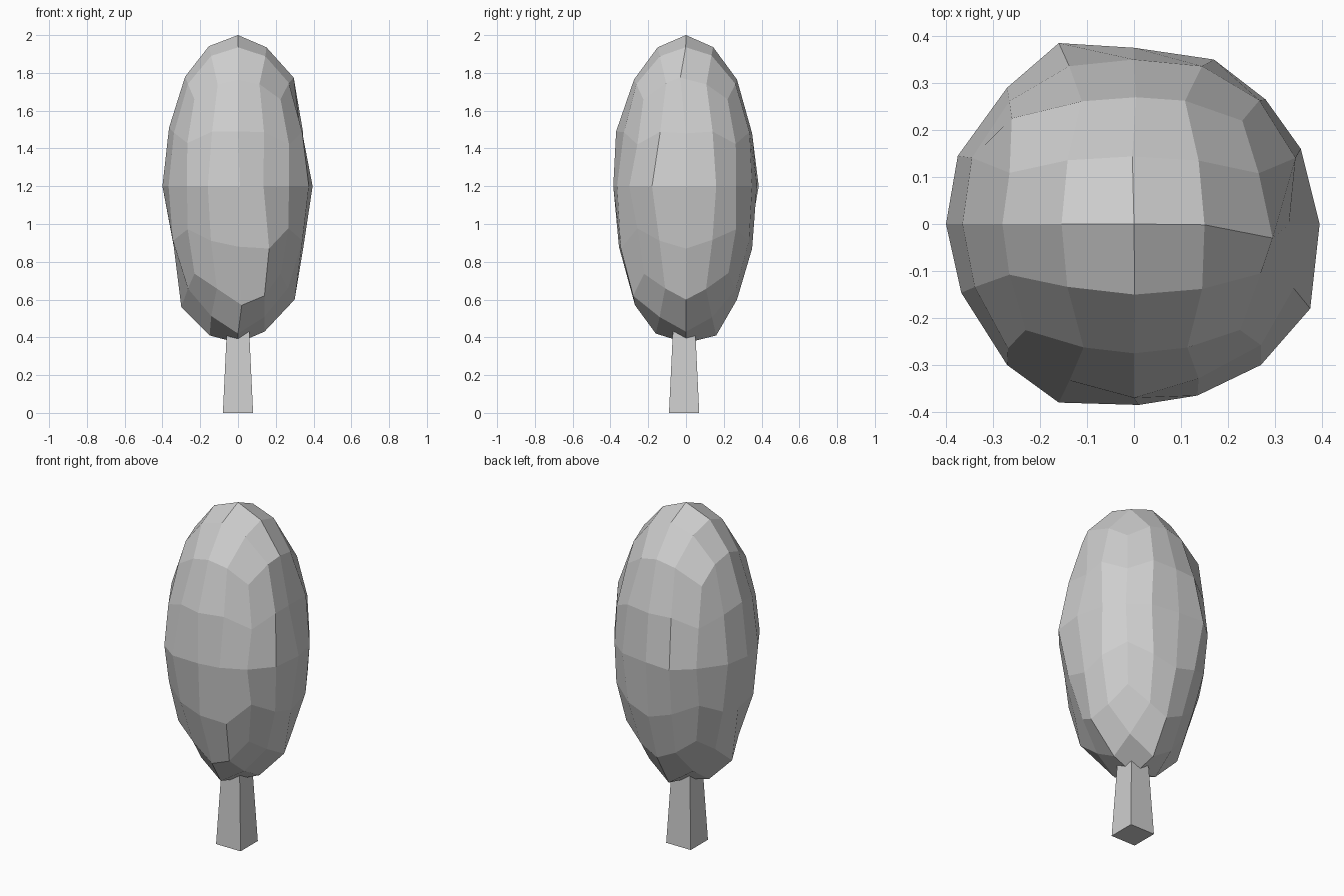
import bpy, bmesh, math, random
from mathutils import Vector

if "Cube" in bpy.data.objects:
    bpy.data.objects.remove(bpy.data.objects["Cube"], do_unlink=True)

random.seed(4)
grey = bpy.data.materials.new("plain_grey")
grey.use_nodes = True
colour = (0.62, 0.62, 0.62, 1)
grey.diffuse_color = colour
grey.node_tree.nodes["Principled BSDF"].inputs["Base Color"].default_value = colour


def finish(bm, name):
    bmesh.ops.recalc_face_normals(bm, faces=bm.faces)
    mesh = bpy.data.meshes.new(name)
    bm.to_mesh(mesh)
    bm.free()
    mesh.materials.append(grey)
    obj = bpy.data.objects.new(name, mesh)
    bpy.context.collection.objects.link(obj)
    return obj


# Crown: a gridded cube rounded into a tall ellipsoid with faceted quads
bm = bmesh.new()
bmesh.ops.create_cube(bm, size=2)
bmesh.ops.subdivide_edges(bm, edges=bm.edges[:], cuts=3, use_grid_fill=True)
for v in bm.verts:
    direction = Vector([math.tan(c * math.pi / 4) for c in v.co]).normalized()
    v.co = Vector((direction.x * 0.395, direction.y * 0.385, 1.2 + direction.z * 0.8))

# Uneven growth: pulled corners, slight wobble elsewhere
poles = [(0, 0, 2), (0, 0, 0.37)]
waist = [
    (-0.4, 0, 1.2), (0.395, 0, 1.2), (0.01, -0.385, 1.2), (0, 0.375, 1.2),
    (-0.16, 0.385, 1.2), (-0.27, 0.29, 1.2), (-0.375, 0.145, 1.2),
    (0.355, 0.16, 1.2), (0.28, 0.265, 1.2), (0.17, 0.35, 1.2),
    (0.375, -0.18, 1.2), (0.27, -0.3, 1.2), (0.135, -0.365, 1.2),
    (-0.16, -0.38, 1.2), (-0.27, -0.3, 1.2),
]
lower = [
    (-0.3, 0, 0.56), (0.3, 0, 0.6), (-0.34, 0, 0.88), (0.345, 0, 0.87),
    (-0.15, 0, 0.41), (0.14, 0, 0.43), (0.02, -0.27, 0.57),
    (0.14, -0.28, 0.62), (0.165, -0.345, 0.87), (0, -0.355, 0.88),
    (0, -0.16, 0.42), (0, 0.16, 0.41), (0, 0.27, 0.6), (0, 0.35, 0.87),
]
upper = [
    (0.33, 0, 1.48), (0.295, -0.03, 1.775), (-0.365, 0, 1.51),
    (-0.28, 0, 1.78), (0, -0.37, 1.49), (0, 0.35, 1.48),
    (-0.26, 0.225, 1.66),
]
loose = set(bm.verts)
for p in poles + waist + lower + upper:
    target = Vector(p)
    nearest = min(loose, key=lambda v: (v.co - target).length)
    nearest.co = target
    loose.remove(nearest)
for v in bm.verts:
    if v in loose:
        v.co += Vector([random.uniform(-1, 1) for _ in range(3)]) * 0.004
finish(bm, "crown")

# Trunk: a square post tapering upward into the crown
bm = bmesh.new()
bmesh.ops.create_cube(bm, size=1)
for v in bm.verts:
    top = v.co.z > 0
    half = 0.058 if top else 0.08
    v.co = Vector((math.copysign(half, v.co.x),
                   math.copysign(half, v.co.y) - 0.01,
                   0.46 if top else 0))
finish(bm, "trunk")
